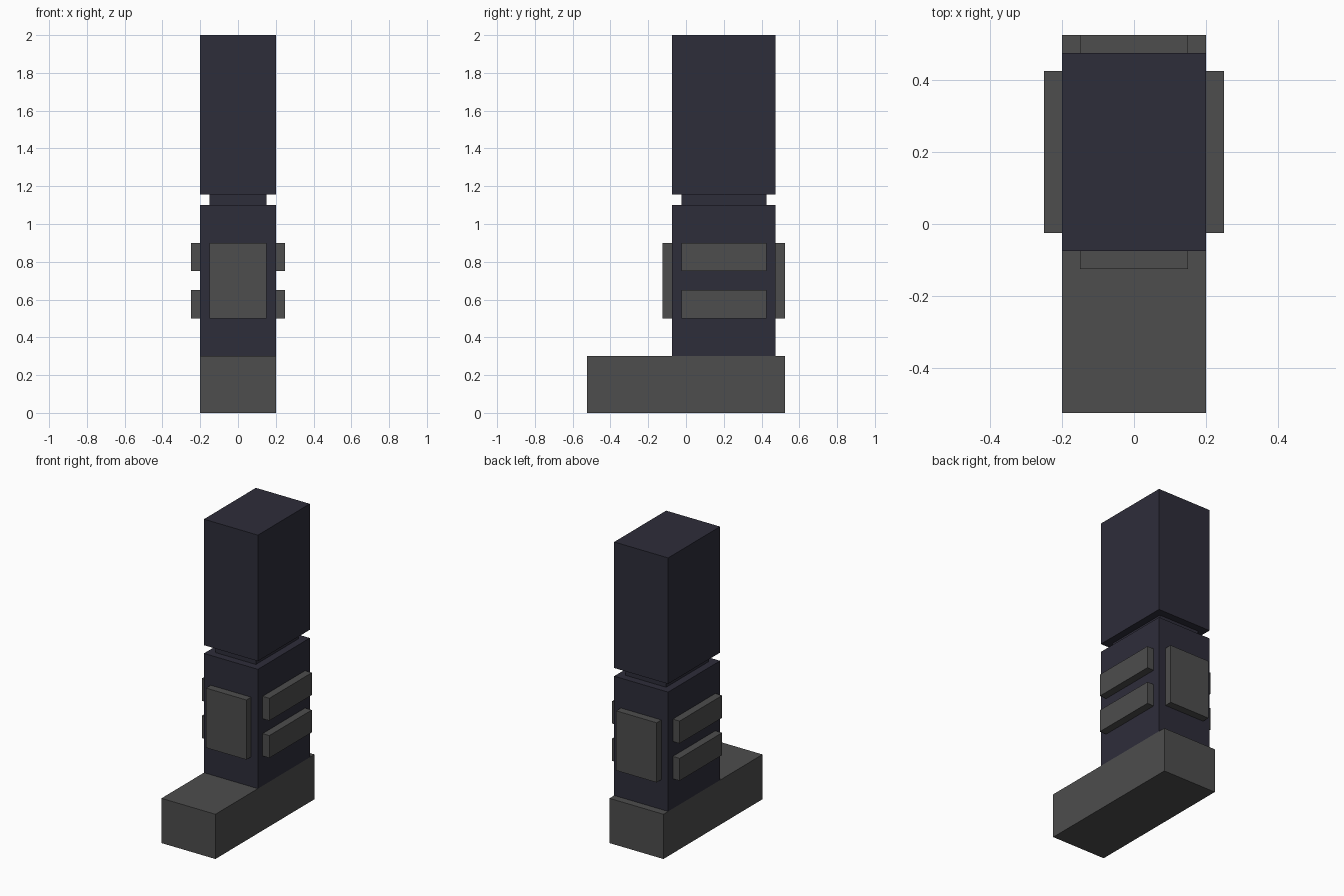
import bpy
import bmesh
from mathutils import Vector

cube = bpy.data.objects.get("Cube")
if cube:
    bpy.data.objects.remove(cube, do_unlink=True)


def make_material(name, rgb):
    mat = bpy.data.materials.new(name)
    mat.use_nodes = True
    color = (*rgb, 1.0)
    mat.diffuse_color = color
    bsdf = next(n for n in mat.node_tree.nodes if n.type == "BSDF_PRINCIPLED")
    bsdf.inputs["Base Color"].default_value = color
    return mat


navy = make_material("dark navy", (0.027, 0.026, 0.042))
grey = make_material("dark grey", (0.075, 0.075, 0.075))


def box(name, low, high, mat):
    """Axis-aligned box between two opposite corners."""
    low, high = Vector(low), Vector(high)
    center, size = (low + high) / 2, high - low
    bm = bmesh.new()
    bmesh.ops.create_cube(bm, size=1)
    bmesh.ops.scale(bm, vec=size, verts=bm.verts)
    mesh = bpy.data.meshes.new(name)
    bm.to_mesh(mesh)
    bm.free()
    mesh.materials.append(mat)
    obj = bpy.data.objects.new(name, mesh)
    obj.location = center
    bpy.context.collection.objects.link(obj)
    return obj


# Leg segments, stacked from the foot up
BACK, FRONT = 0.475, -0.075
box("foot", (-0.2, -0.525, 0), (0.2, 0.525, 0.3), grey)
box("lower_leg", (-0.2, FRONT, 0.3), (0.2, BACK, 1.1), navy)
box("knee_joint", (-0.15, -0.025, 1.1), (0.15, 0.425, 1.155), navy)
box("upper_leg", (-0.2, FRONT, 1.155), (0.2, BACK, 2.0), navy)

# Armour plates on the shin and calf
box("shin_plate", (-0.15, FRONT - 0.05, 0.5), (0.15, FRONT, 0.9), grey)
box("calf_plate", (-0.15, BACK, 0.5), (0.15, BACK + 0.05, 0.9), grey)

# Two horizontal bars on each side
for side, x0, x1 in (("left", 0.2, 0.25), ("right", -0.25, -0.2)):
    for level, z in (("lower", 0.5), ("upper", 0.75)):
        box(f"{side}_{level}_bar", (x0, -0.025, z), (x1, 0.425, z + 0.15), grey)
